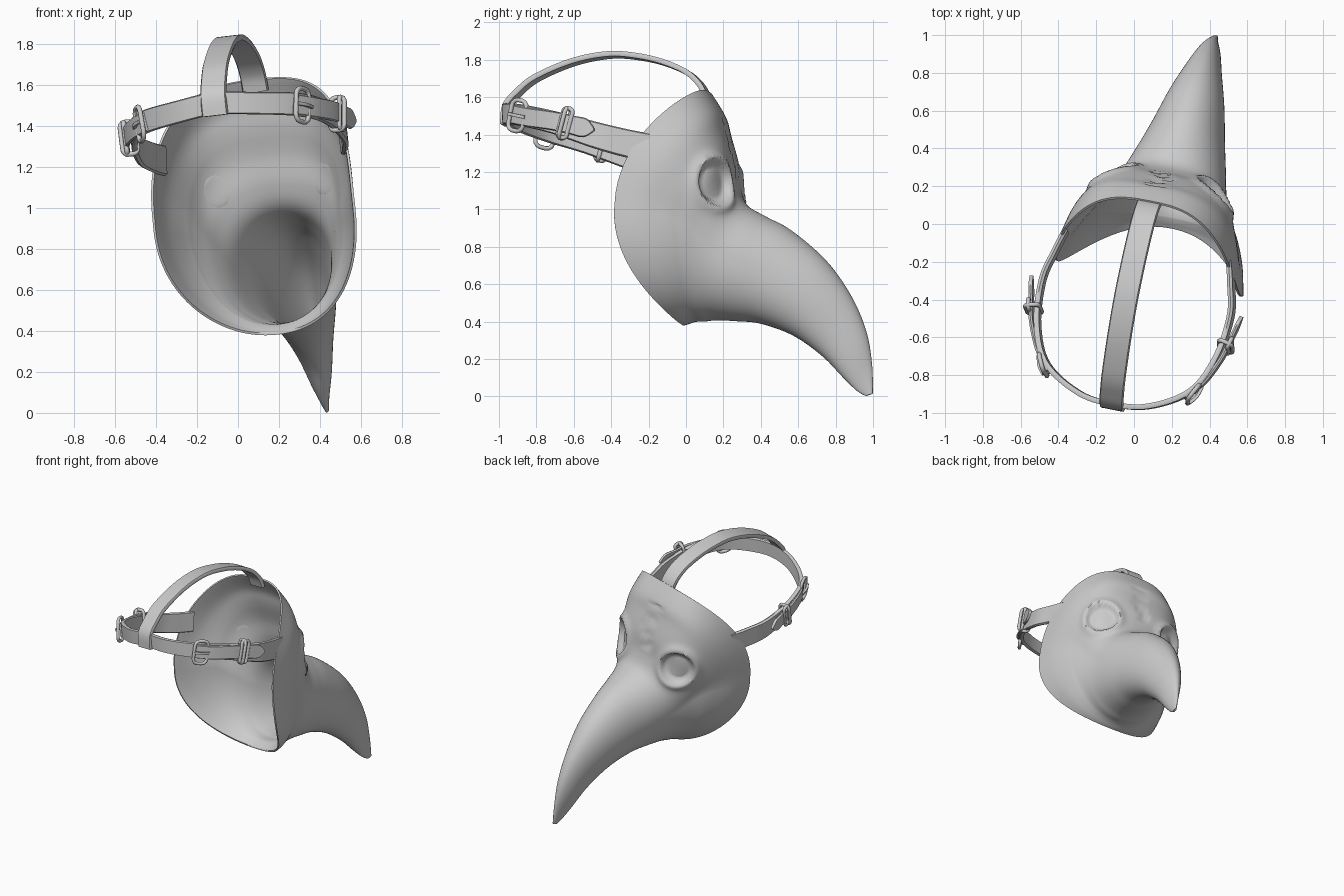
import bpy, bmesh, math
from mathutils import Vector, Matrix

if "Cube" in bpy.data.objects:
    bpy.data.objects.remove(bpy.data.objects["Cube"])

# The whole mask is symmetric in its own frame, then turned and tilted
WORLD = (Matrix.Translation((0.246, 0, 0)) @ Matrix.Rotation(math.radians(-11), 4, 'Z')
         @ Matrix.Rotation(math.radians(-6.5), 4, 'Y'))


def smooth_path(pts, n):
    """Catmull-Rom samples through tuples of any length."""
    out = []
    for i in range(len(pts) - 1):
        a, b, c, d = pts[max(i - 1, 0)], pts[i], pts[i + 1], pts[min(i + 2, len(pts) - 1)]
        for k in range(n):
            t = k / n
            out.append(tuple(0.5 * (2 * q + (r - p) * t + (2 * p - 5 * q + 4 * r - s) * t * t
                                    + (3 * q - p - 3 * r + s) * t ** 3)
                             for p, q, r, s in zip(a, b, c, d)))
    out.append(tuple(pts[-1]))
    return out


def finish(name, bm, angle):
    bmesh.ops.recalc_face_normals(bm, faces=bm.faces)
    me = bpy.data.meshes.new(name)
    bm.to_mesh(me)
    bm.free()
    ob = bpy.data.objects.new(name, me)
    bpy.context.collection.objects.link(ob)
    ob.matrix_world = WORLD
    bpy.ops.object.select_all(action='DESELECT')
    ob.select_set(True)
    bpy.context.view_layer.objects.active = ob
    bpy.ops.object.shade_smooth_by_angle(angle=math.radians(angle))
    return ob


def skin(bm, rings):
    for a, b in zip(rings, rings[1:]):
        n = len(a)
        for j in range(n):
            bm.faces.new((a[j], a[(j + 1) % n], b[(j + 1) % n], b[j]))


def ribbon(name, pts, across, thick=0.028, n=6):
    """Leather band; each point is (u, v, w, width)."""
    path = smooth_path(pts, n)
    bm = bmesh.new()
    rings = []
    for i, p in enumerate(path):
        c = Vector(p[:3])
        t = (Vector(path[min(i + 1, len(path) - 1)][:3]) - Vector(path[max(i - 1, 0)][:3])).normalized()
        s = Vector(across)
        s = (s - t * s.dot(t)).normalized()
        nrm = t.cross(s) * thick / 2
        h = s * max(p[3], 0.004) / 2
        rings.append([bm.verts.new(c + q) for q in
                      (h * 0.9 + nrm, h, h * 0.9 - nrm, -h * 0.9 - nrm, -h, -h * 0.9 + nrm)])
    skin(bm, rings)
    bm.faces.new(rings[0])
    bm.faces.new(rings[-1][::-1])
    return finish(name, bm, 50)


def wire_loop(name, centre, a, b, wa, wb, r=0.012):
    """Rounded rectangular metal loop spanned by axes a and b."""
    cu = bpy.data.curves.new(name, 'CURVE')
    cu.dimensions = '3D'
    cu.bevel_depth, cu.bevel_resolution = r, 2
    sp = cu.splines.new('POLY')
    corner = 0.35 * min(wa, wb)
    pts = []
    for k in range(16):
        q = k // 4
        ang = math.radians(q * 90 + k % 4 * 30)
        sx, sy = (1 if q in (0, 3) else -1), (1 if q < 2 else -1)
        pts.append(centre + a * (sx * (wa / 2 - corner) + corner * math.cos(ang))
                   + b * (sy * (wb / 2 - corner) + corner * math.sin(ang)))
    sp.points.add(len(pts) - 1)
    for p, c in zip(sp.points, pts):
        p.co = (*c, 1)
    sp.use_cyclic_u = True
    ob = bpy.data.objects.new(name, cu)
    bpy.context.collection.objects.link(ob)
    ob.matrix_world = WORLD


# Mask shell: rings from the face rim to the beak tip
# top v,w | side u,v,w | bottom v,w | squareness of top | bend power
KEYS = [
    (.09, 1.64, .505, -.315, .95, -.03, .385, .70, 2.1),
    (.165, 1.52, .475, -.18, .97, -.01, .39, .70, 1.6),
    (.195, 1.42, .428, -.06, .96, .02, .40, .72, 1.2),
    (.24, 1.27, .38, .03, .92, .05, .405, .75, 1.0),
    (.262, 1.13, .33, .11, .84, .09, .405, .85, 1.0),
    (.31, 1.03, .285, .20, .76, .15, .41, .95, 1.0),
    (.42, .965, .245, .33, .70, .26, .405, 1, 1),
    (.56, .89, .203, .47, .63, .40, .39, 1, 1),
    (.75, .73, .152, .66, .52, .58, .325, 1, 1),
    (.89, .54, .10, .81, .38, .74, .215, 1, 1),
    (.975, .35, .06, .915, .225, .855, .10, 1, 1),
    (1.01, .17, .026, .97, .10, .93, .03, 1, 1),
    (1.017, .015, .008, 1.0, .01, .98, .002, 1, 1),
]
SEG = 112
bm = bmesh.new()
rings = []
path = smooth_path(KEYS, 7)
for tv, tw, su, sv, sw, bv, bw, e, p in path:
    ring = []
    lean = .018 * math.sin(math.pi * min(max(sv, 0), 1))     # beak bows slightly sideways
    for j in range(SEG):
        th = 2 * math.pi * j / SEG
        s, c = math.sin(th), math.cos(th)
        k = e if c > 0 else 0.95
        u = lean + su * math.copysign(abs(s) ** k, s)
        c2 = abs(c) ** k
        ev, ew = (tv, tw) if c > 0 else (bv, bw)
        ring.append(bm.verts.new((u, sv + (ev - sv) * c2 ** p, sw + (ew - sw) * c2)))
    rings.append(ring)
skin(bm, rings)
bm.faces.new(rings[-1])
bmesh.ops.recalc_face_normals(bm, faces=bm.faces)
bm.normal_update()
sign = 1 if rings[10][SEG // 4].normal.x > 0 else -1
outer = [v for ring in rings for v in ring]

# Plain inner lining, so the eye pits do not show inside
lining = []
for i, ring in enumerate(rings[:-6]):
    d = min(.012 + .0013 * i, .033, .35 * path[i][2])
    lining.append([bm.verts.new(v.co - v.normal * sign * d) for v in ring])
skin(bm, lining)
skin(bm, [rings[0], lining[0]])
bm.faces.new(lining[-1])

# Eye sockets: raised lip around a shallow pit
for s in (1, -1):
    guess = Vector((s * .275, .19, 1.125))
    eye = min(outer, key=lambda v: (v.co - guess).length).co.copy()
    out = Vector((s * .6, .8, 0))
    for v in outer:
        d = (v.co - eye).length
        if d < .25:
            lip = .021 * math.exp(-((d - .137) / .028) ** 2)
            pit = .034 / (1 + math.exp((d - .113) / .007))
            v.co += out * (lip - pit)

# Jagged crease down the brow
for v in outer:
    if v.co.y > .1 and 1.17 < v.co.z < 1.5:
        zig = .035 * (abs((v.co.z * 9) % 2 - 1) * 2 - 1)
        v.co.y -= .02 * math.exp(-((v.co.x - zig) / .02) ** 2)
finish("beaked_mask", bm, 60)

# Head band: one strap around the back of the head
half = [(.445, -.15, 1.29, .15), (.478, -.27, 1.31, .15), (.51, -.43, 1.35, .14),
        (.485, -.66, 1.42, .12), (.39, -.86, 1.47, .115), (.19, -.98, 1.50, .11)]
band = half + [(0, -1.005, 1.52, .11)] + [(-u, v, w, d) for u, v, w, d in reversed(half)]
ribbon("head_band", band, (0, 0, 1))

# Crown strap from forehead to the back of the band
crown = [(0, .085, 1.58), (0, .055, 1.66), (0, -.02, 1.735), (0, -.14, 1.79), (0, -.28, 1.825),
         (0, -.45, 1.838), (0, -.65, 1.80), (0, -.85, 1.715), (0, -.95, 1.635), (0, -1.01, 1.56),
         (0, -1.02, 1.46)]
ribbon("crown_strap", [(*p, .13) for p in crown], (1, 0, 0))

# Buckles, keepers and pointed strap ends on both sides
for s, side in ((1, "right"), (-1, "left")):
    tongue = [(.37, -.90, 1.475, .10), (.45, -.80, 1.45, .10), (.515, -.66, 1.425, .10),
              (.542, -.55, 1.40, .10), (.56, -.47, 1.38, .10), (.57, -.42, 1.37, .012)]
    ribbon("strap_end_" + side, [(s * u, v, w, d) for u, v, w, d in tongue], (0, 0, 1), .02)

    def axes(t):
        t = Vector((s * t[0], t[1], t[2])).normalized()
        up = Vector((0, 0, 1))
        up = (up - t * up.dot(t)).normalized()
        return t, up, t.cross(up)

    t, up, nrm = axes((.10, .20, -.05))
    c = Vector((s * .408, -.872, 1.465))
    wire_loop("buckle_" + side, c, t, up, .10, .165)
    prong = [c - t * .05 + nrm * s * .012, c + nrm * s * .022, c + t * .06 + nrm * s * .012]
    ribbon("buckle_prong_" + side, [(*q, .018) for q in prong], up, .016, 3)

    t, up, nrm = axes((.05, .2, -.055))
    wire_loop("keeper_" + side, Vector((s * .522, -.59, 1.41)), nrm, up, .075, .165)
    wire_loop("keeper_face_" + side, Vector((s * .542, -.585, 1.41)), t, up, .055, .16)
